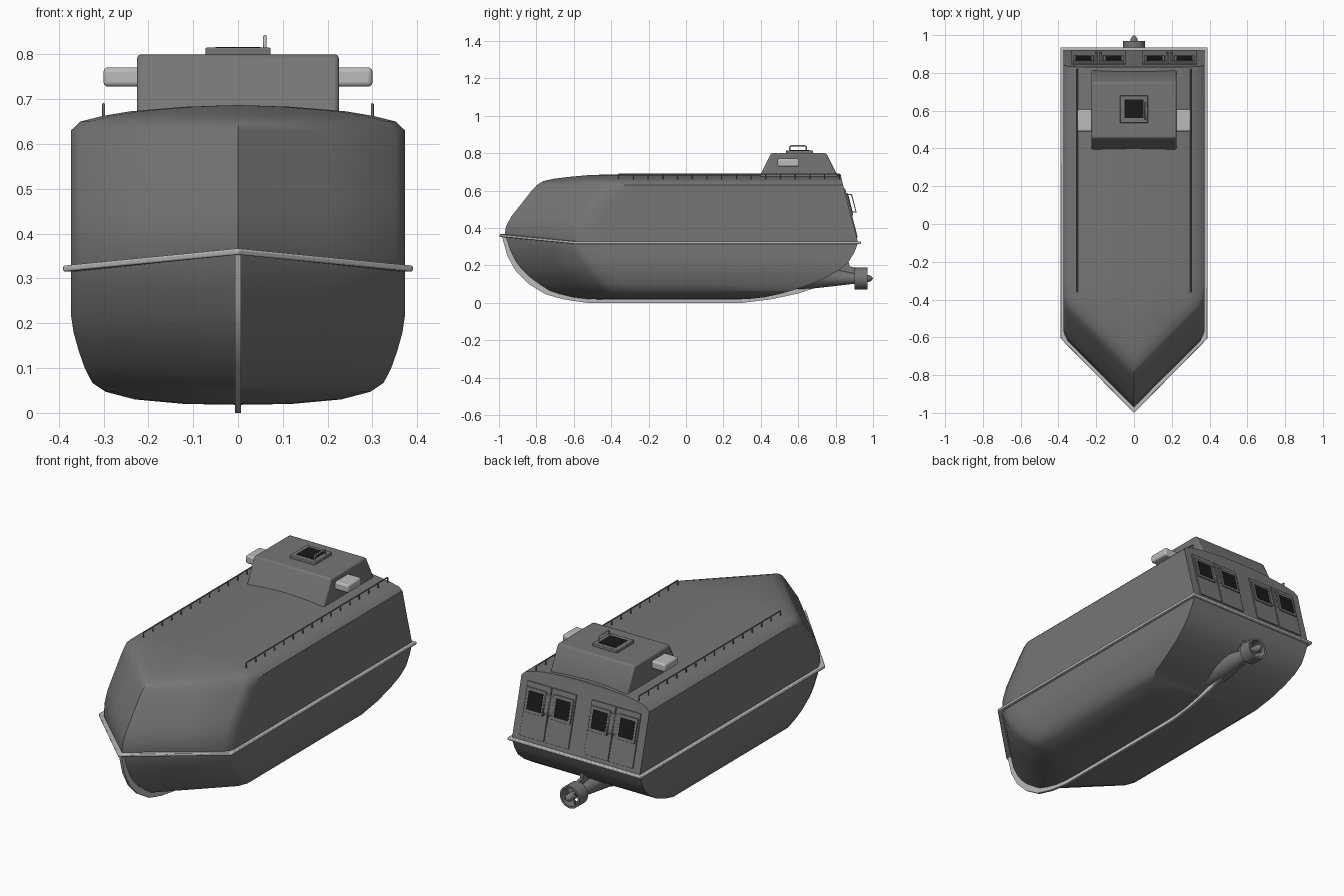
import bpy, bmesh, math
from mathutils import Vector, Matrix

if "Cube" in bpy.data.objects:
    bpy.data.objects.remove(bpy.data.objects["Cube"])


def material(name, v):
    m = bpy.data.materials.new(name)
    m.diffuse_color = (v, v, v, 1)
    m.use_nodes = True
    m.node_tree.nodes["Principled BSDF"].inputs["Base Color"].default_value = m.diffuse_color
    return m


DARK, LIGHT, BLACK = material("dark_grey", 0.18), material("light_grey", 0.5), material("glass", 0.01)


def finish(name, bm, mat=DARK, bevel=0, angle=35, segs=2):
    bmesh.ops.remove_doubles(bm, verts=bm.verts, dist=1e-5)
    bmesh.ops.recalc_face_normals(bm, faces=bm.faces)
    me = bpy.data.meshes.new(name)
    bm.to_mesh(me)
    bm.free()
    me.shade_smooth()
    me.set_sharp_from_angle(angle=math.radians(angle))
    me.materials.append(mat)
    ob = bpy.data.objects.new(name, me)
    bpy.context.collection.objects.link(ob)
    if bevel:
        b = ob.modifiers.new("bevel", 'BEVEL')
        b.width, b.segments = bevel, segs
    return ob


def loft(bm, loops, closed=True):
    """Join equal-length point loops with quads."""
    rows = [[bm.verts.new(p) for p in lp] for lp in loops]
    for a, b in zip(rows, rows[1:]):
        for i in range(len(a) if closed else len(a) - 1):
            j = (i + 1) % len(a)
            bm.faces.new((a[i], a[j], b[j], b[i]))
    return rows


def prism(name, prof, x0, x1, mat=DARK, bevel=0, segs=2):
    """Extrude a y-z profile along x."""
    bm = bmesh.new()
    rows = loft(bm, [[(x, y, z) for y, z in prof] for x in (x0, x1)])
    for r in rows:
        bm.faces.new(r)
    return finish(name, bm, mat, bevel, segs=segs)


def box(name, x0, x1, y0, y1, z0, z1, mat=DARK, bevel=0, segs=2):
    return prism(name, [(y0, z0), (y1, z0), (y1, z1), (y0, z1)], x0, x1, mat, bevel, segs)


def lathe(name, prof, axis_z, n=24, mat=DARK, loop=False):
    """Revolve (y, radius) points about a fore-and-aft axis."""
    bm = bmesh.new()
    pts = prof + prof[:1] if loop else prof
    loft(bm, [[(r * math.cos(2 * math.pi * i / n), y, axis_z + r * math.sin(2 * math.pi * i / n))
               for i in range(n)] for y, r in pts])
    return finish(name, bm, mat)


def tubes(name, paths, r, mat=DARK):
    cu = bpy.data.curves.new(name, 'CURVE')
    cu.dimensions, cu.bevel_depth, cu.bevel_resolution, cu.use_fill_caps = '3D', r, 1, True
    for path in paths:
        s = cu.splines.new('POLY')
        s.points.add(len(path) - 1)
        for p, co in zip(s.points, path):
            p.co = (*co, 1)
    cu.materials.append(mat)
    ob = bpy.data.objects.new(name, cu)
    bpy.context.collection.objects.link(ob)


# Hull and canopy: level rings (z, half width, bow tip y, stern y, bow rise), keel to roof ridge
RINGS = [(.018, 0, -.42, .25, 0), (.020, .12, -.53, .33, 0), (.03, .23, -.61, .42, 0),
         (.047, .295, -.68, .50, 0), (.067, .325, -.74, .57, 0), (.10, .342, -.79, .67, 0),
         (.14, .356, -.845, .76, 0), (.18, .367, -.885, .825, 0), (.22, .373, -.915, .87, 0),
         (.27, .373, -.945, .90, .01), (.32, .373, -.97, .92, .04), (.40, .373, -.962, .90, .01),
         (.46, .373, -.935, .883, 0), (.53, .373, -.88, .865, 0), (.60, .373, -.825, .847, 0),
         (.63, .373, -.797, .84, 0), (.65, .352, -.765, .835, 0), (.663, .30, -.71, .832, 0),
         (.673, .24, -.63, .83, 0), (.683, .12, -.52, .83, 0), (.687, 0, -.40, .83, 0)]
bm = bmesh.new()
loops = []
for z, w, tip, stern, rise in RINGS:
    k, c = tip + w, min(.03, .2 * w)
    mid = k + .12
    half = [(w, stern), (w, mid + (stern - mid) * .5), (w, mid), (w, k + c),
            (w - .7 * c, k - .7 * c), (w * .55, tip + w * .55)]
    half = [(x, y, z + (rise * (1 - x / w) if w else 0)) for x, y in half]
    loops.append(half + [(0, tip, z + rise)] + [(-x, y, h) for x, y, h in reversed(half)])
rows = loft(bm, loops, closed=False)
for a, b in zip(rows, rows[1:]):  # stern panels
    bm.faces.new((a[0], b[0], b[-1], a[-1]))
bmesh.ops.remove_doubles(bm, verts=bm.verts, dist=1e-5)
finish("hull_and_canopy", bm)

# Rubbing strake around the sheer
outer = [(0, -1.0, .36), (.39, -.605, .322), (.39, .935, .322), (-.39, .935, .322), (-.39, -.605, .322)]
inner = [(0, -.955), (.365, -.59), (.365, .90), (-.365, .90), (-.365, -.59)]
bm = bmesh.new()
loft(bm, [[(x, y, o[2] + dz) for (x, y), o in zip(src, outer)] for src, dz in
          (([o[:2] for o in outer], -.007), ([o[:2] for o in outer], .007),
           (inner, .007), (inner, -.007), ([o[:2] for o in outer], -.007))])
bmesh.ops.remove_doubles(bm, verts=bm.verts, dist=1e-5)
finish("rubbing_strake", bm, LIGHT, .004)

# Keel and stem bar
prism("keel", [(-.985, .36), (-.955, .25), (-.91, .17), (-.84, .10), (-.75, .045), (-.65, .018), (-.53, 0),
               (.30, 0), (.45, .018), (.60, .05), (.75, .10), (.75, .14), (.5, .07), (.3, .04),
               (-.5, .04), (-.7, .08), (-.84, .17), (-.93, .30), (-.95, .36)], -.007, .007, LIGHT)

# Conning cabin with side lamps
prism("cabin", [(.385, .65), (.40, .69), (.455, .80), (.75, .80), (.815, .67), (.815, .65)], -.225, .225, DARK, .008)
for s, side in ((1, "right"), (-1, "left")):
    box("cabin_pod_" + side, *sorted((s * .21, s * .30)), .49, .605, .728, .771, LIGHT, .010, 3)

# Roof hatch
box("hatch_frame", -.073, .073, .535, .68, .795, .815, DARK, .003)
box("hatch_glass", -.05, .05, .56, .66, .81, .817, BLACK)
tubes("hatch_handle", [[(.06, .555, .81), (.06, .555, .835), (.06, .563, .84), (.06, .635, .84),
                        (.06, .643, .835), (.06, .643, .81)]], .004, LIGHT)

# Roof grab rails
for s, side in ((1, "right"), (-1, "left")):
    x = s * .30
    ys = [-.36 + i * 1.18 / 15 for i in range(16)]
    tubes("roof_rail_" + side, [[(x, ys[0], .688), (x, ys[-1], .688)]]
          + [[(x, y, .655), (x, y, .688)] for y in ys], .0035)


# Stern doors, laid on the raked transom
def rake(z, d):
    return .92 - .258 * (z - .32) + d


def panel(name, x0, x1, z0, z1, d, mat=DARK, bevel=0):
    prism(name, [(rake(z0, -.01), z0), (rake(z0, d), z0), (rake(z1, d), z1), (rake(z1, -.01), z1)],
          x0, x1, mat, bevel)


for s, side in ((1, "right"), (-1, "left")):
    for i, (a, b) in enumerate(((.045, .186), (.190, .331))):
        tag = f"{side}_{i + 1}"
        panel("stern_door_" + tag, *sorted((s * a, s * b)), .35, .612, .006, DARK, .002)
        c = .108 if i == 0 else .268
        panel("window_frame_" + tag, *sorted((s * (c - .055), s * (c + .055))), .468, .588, .012, DARK, .002)
        panel("window_glass_" + tag, *sorted((s * (c - .042), s * (c + .042))), .483, .573, .014, BLACK)
        hx = s * (.174 if i == 0 else .202)
        tubes("door_handle_" + tag, [[(hx, rake(z, d), z) for z, d in
                                      ((.485, .004), (.485, .032), (.58, .032), (.58, .004))]], .004, LIGHT)

# Stern tube fairing and bracket
bm = bmesh.new()
rings = []
for y, zc, r in ((.56, .16, .09), (.68, .145, .068), (.78, .136, .048), (.90, .13, .028)):
    rings.append([(r * math.cos(t * math.pi / 12), y, zc + r * math.sin(t * math.pi / 12)) for t in range(24)])
ends = loft(bm, rings)
bm.faces.new(ends[0])
bm.faces.new(ends[-1])
finish("stern_tube", bm)
prism("shaft_bracket", [(.74, .13), (.80, .22), (.865, .24), (.875, .195), (.93, .183), (.93, .176),
                        (.90, .15), (.90, .12)], -.008, .008)

# Propeller nozzle, hub and blades
lathe("propeller_nozzle", [(.90, .058), (.97, .058), (.97, .047), (.90, .049)], .13, 32, loop=True)
lathe("propeller_hub", [(.88, 0), (.88, .02), (.965, .02), (.98, .018), (.993, .010), (1.0, 0)], .13)
bm = bmesh.new()
for i in range(4):
    m = (Matrix.Translation((0, .945, .13)) @ Matrix.Rotation(i * math.pi / 2 + .4, 4, 'Y')
         @ Matrix.Translation((0, 0, .03)) @ Matrix.Rotation(.7, 4, 'Z') @ Matrix.Diagonal((.026, .005, .034, 1)))
    bmesh.ops.create_cube(bm, size=1, matrix=m)
finish("propeller_blades", bm)
